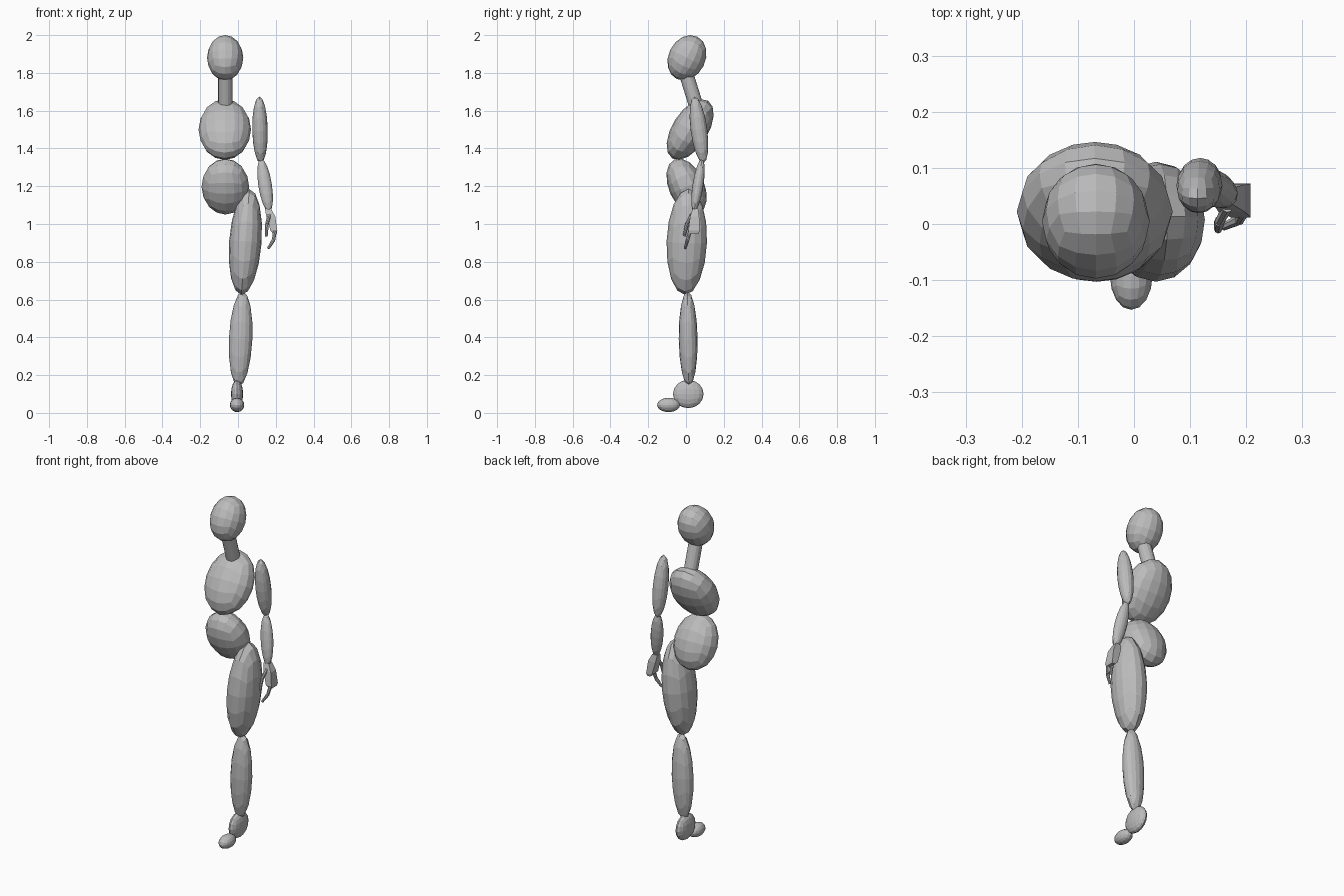
import bpy, bmesh, math
from mathutils import Matrix, Vector

if "Cube" in bpy.data.objects:
    bpy.data.objects.remove(bpy.data.objects["Cube"])

grey = bpy.data.materials.new("grey")
grey.diffuse_color = (0.5, 0.5, 0.5, 1)
grey.use_nodes = True
grey.node_tree.nodes["Principled BSDF"].inputs["Base Color"].default_value = grey.diffuse_color


def add(name, bm, matrix=Matrix()):
    bmesh.ops.recalc_face_normals(bm, faces=bm.faces)
    me = bpy.data.meshes.new(name)
    bm.to_mesh(me)
    bm.free()
    me.transform(matrix)
    me.materials.append(grey)
    ob = bpy.data.objects.new(name, me)
    bpy.context.collection.objects.link(ob)
    return ob


def frame(p, q, rx, ry):
    """Matrix mapping local z -1..1 onto the line p-q, with side radii rx, ry."""
    p, q = Vector(p), Vector(q)
    z = (q - p) / 2
    y = z.normalized().cross(Vector((1, 0, 0))).normalized()
    x = y.cross(z.normalized())
    m = Matrix((x * rx, y * ry, z)).transposed().to_4x4()
    m.translation = (p + q) / 2
    return m


def ellipsoid(name, p, q, rx, ry):
    """Quad sphere stretched from p to q."""
    bm = bmesh.new()
    bmesh.ops.create_cube(bm, size=2)
    bmesh.ops.subdivide_edges(bm, edges=bm.edges[:], cuts=3, use_grid_fill=True)
    for v in bm.verts:
        v.co = Vector([math.tan(c * math.pi / 4) for c in v.co]).normalized()
    add(name, bm, frame(p, q, rx, ry))


def tube(name, p, q, r1, r2, n):
    bm = bmesh.new()
    bmesh.ops.create_cone(bm, cap_ends=True, segments=n, radius1=r1, radius2=r2, depth=2)
    add(name, bm, frame(p, q, 1, 1))


def tilted(name, c, d, rx, ry):
    c, d = Vector(c), Vector(d)
    ellipsoid(name, c - d, c + d, rx, ry)


# Head, neck and trunk
tilted("head", (-.068, .005, 1.88), (0, .055, .112), .096, .098)
tube("neck", (-.067, -.01, 1.83), (-.067, .065, 1.59), .038, .038, 16)
tilted("chest", (-.07, .022, 1.50), (0, .095, .153), .139, .095)
tilted("hips", (-.067, .003, 1.198), (0, -.064, .144), .126, .094)

# Leg
ellipsoid("thigh", (.018, -.006, .625), (.06, .014, 1.185), .086, .107)
ellipsoid("shin", (.003, .015, .14), (.025, .008, .643), .062, .05)
ellipsoid("heel", (-.005, .012, .025), (-.005, .012, .175), .032, .081)
ellipsoid("toe", (-.005, -.092, .004), (-.005, -.092, .08), .038, .061)

# Arm
ellipsoid("upper_arm", (.12, .092, 1.322), (.113, .045, 1.675), .041, .044)
ellipsoid("forearm", (.165, .042, 1.065), (.122, .085, 1.345), .036, .029)

# Palm: tapered block from wrist to knuckles
bm = bmesh.new()
rings = [[(x, y, z) for x, y in ((x0, y0), (x1, y0), (x1, y1), (x0, y1))]
         for x0, x1, y0, y1, z in ((.142, .174, .036, .064, 1.083),
                                   (.15, .197, .022, .07, 1.04),
                                   (.172, .208, .012, .072, .965),
                                   (.185, .205, .018, .068, .95))]
rings = [[bm.verts.new(c) for c in r] for r in rings]
for a, b in zip(rings, rings[1:]):
    for i in range(4):
        bm.faces.new((a[i], a[i - 1], b[i - 1], b[i]))
bm.faces.new(rings[0])
bm.faces.new(rings[-1])
add("palm", bm)

# Thumb and finger, two segments each
for name, pts in (("thumb", ((.166, .03, 1.05), (.153, .005, 1.0), (.15, -.01, .935))),
                  ("finger", ((.196, .022, .965), (.188, .008, .915), (.16, -.005, .87)))):
    for i in range(2):
        tube(f"{name}_{i + 1}", pts[i + 1], pts[i], .007 + .002 * (1 - i), .010, 8)
